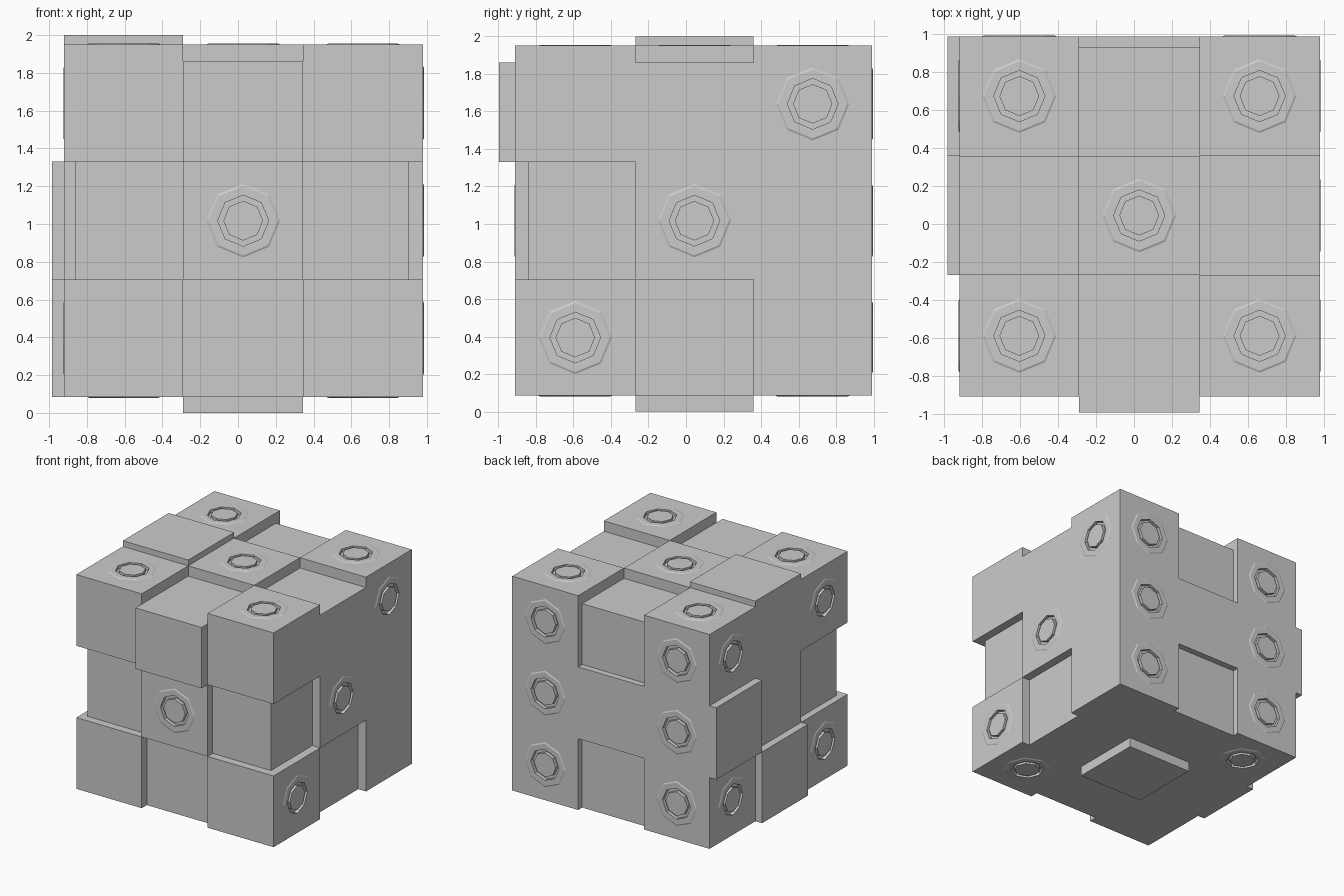
import bpy, bmesh
from math import sin, cos, pi
from mathutils import Vector

if "Cube" in bpy.data.objects:
    bpy.data.objects.remove(bpy.data.objects["Cube"])

# Cell boundaries of the 3 x 3 x 3 block on x, y, z
CELLS = [(-.92, -.29, .345, .98), (-.91, -.27, .36, .99), (.085, .705, 1.33, 1.95)]

# Interlocking tabs and slots: cell -> {axis: shifted outer face}
TABS = {
    (1, 0, 2): {1: -.995, 2: 1.86},
    (2, 1, 2): {2: 1.86},
    (0, 1, 2): {2: 2.0},
    (1, 2, 2): {1: .935, 2: 1.86},
    (1, 2, 0): {1: .935},
    (0, 2, 1): {0: -.985},
    (0, 1, 0): {0: -.985},
    (0, 0, 1): {0: -.86, 1: -.84},
    (2, 0, 1): {0: .905, 1: -.84},
    (1, 0, 0): {1: -.84},
    (2, 1, 0): {0: .905},
    (1, 1, 0): {2: 0.0},
}

# Pips: (axis, side) -> cells on that face, as indices on the two other axes in order
CORNERS = [(0, 0), (0, 2), (2, 0), (2, 2)]
PIPS = {
    (1, -1): [(1, 1)],
    (2, -1): [(2, 0), (0, 2)],
    (0, 1): [(0, 0), (1, 1), (2, 2)],
    (0, -1): CORNERS,
    (2, 1): CORNERS + [(1, 1)],
    (1, 1): CORNERS + [(0, 1), (2, 1)],
}
# Pip profile: radius, height above the face
PROFILE = [(.195, 0), (.184, .005), (.135, .005), (.135, -.025), (.105, -.025), (.105, .005)]

# All planes used on each axis
PLANES = [sorted(set(CELLS[a]) | {t[a] for t in TABS.values() if a in t}) for a in range(3)]


def solid(idx):
    """Is the grid box with these indices filled?"""
    if any(not 0 <= idx[a] < len(PLANES[a]) - 1 for a in range(3)):
        return False
    p = [(PLANES[a][idx[a]] + PLANES[a][idx[a] + 1]) / 2 for a in range(3)]
    cell = tuple((p[a] > CELLS[a][1]) + (p[a] > CELLS[a][2]) for a in range(3))
    tab = TABS.get(cell, {})
    for a in range(3):
        if cell[a] == 0 and p[a] < tab.get(a, CELLS[a][0]):
            return False
        if cell[a] == 2 and p[a] > tab.get(a, CELLS[a][3]):
            return False
    return True


def finish(bm, name):
    mesh = bpy.data.meshes.new(name)
    bm.to_mesh(mesh)
    bm.free()
    bpy.context.collection.objects.link(bpy.data.objects.new(name, mesh))


def mid(a, i):
    return (CELLS[a][i] + CELLS[a][i + 1]) / 2


def frame(axis, side):
    """Outward normal and two in-plane directions, u x v = n."""
    n, u = Vector((0, 0, 0)), Vector((0, 0, 0))
    n[axis] = side
    u[(axis + 1) % 3] = 1
    return n, u, n.cross(u)


def ring(c, axis, side, r, h):
    n, u, v = frame(axis, side)
    return [c + n * h + r * (u * cos(i * pi / 4) + v * sin(i * pi / 4)) for i in range(8)]


# Pip centres
centres = []
for (axis, side), cells in PIPS.items():
    others = [a for a in range(3) if a != axis]
    for ij in cells:
        c = Vector((0, 0, 0))
        c[axis] = CELLS[axis][3 if side > 0 else 0]
        for a, i in zip(others, ij):
            c[a] = mid(a, i)
        centres.append((axis, side, c))

# Block: outer skin of the filled boxes, with octagonal openings for the pips
bm = bmesh.new()
verts = {}


def vert(co):
    key = tuple(round(x, 4) for x in co)
    if key not in verts:
        verts[key] = bm.verts.new(co)
    return verts[key]


def skin(axis, side, idx):
    n, u, v = frame(axis, side)
    lo = Vector([PLANES[a][idx[a]] for a in range(3)])
    hi = Vector([PLANES[a][idx[a] + 1] for a in range(3)])
    plane = (hi if side > 0 else lo)[axis]
    lo[axis] = hi[axis] = plane
    m, d = (lo + hi) / 2, (hi - lo) / 2
    du, dv = u * abs(d.dot(u)), v * abs(d.dot(v))
    quad = [m + du - dv, m + du + dv, m - du + dv, m - du - dv]
    for ax, sd, c in centres:
        if (ax, sd) == (axis, side) and abs(c[axis] - plane) < 1e-4 and all(
                lo[a] < c[a] < hi[a] for a in range(3) if a != axis):
            o = ring(c, axis, side, *PROFILE[0])
            for k in range(4):
                pts = [quad[k], quad[(k + 1) % 4], o[(2 * k + 1) % 8], o[2 * k], o[2 * k - 1]]
                bm.faces.new([vert(p) for p in pts])
            return
    bm.faces.new([vert(p) for p in quad])


for i in range(len(PLANES[0]) - 1):
    for j in range(len(PLANES[1]) - 1):
        for k in range(len(PLANES[2]) - 1):
            if not solid((i, j, k)):
                continue
            for axis in range(3):
                for side in (-1, 1):
                    nb = [i, j, k]
                    nb[axis] += side
                    if not solid(nb):
                        skin(axis, side, (i, j, k))
finish(bm, "interlocking_block")

# Pips: slightly raised octagonal rims with a groove around the centre disc
bm = bmesh.new()
for axis, side, c in centres:
    rings = [[bm.verts.new(p) for p in ring(c, axis, side, r, h)] for r, h in PROFILE]
    for a, b in zip(rings, rings[1:]):
        for i in range(8):
            q = (i + 1) % 8
            bm.faces.new((a[i], a[q], b[q], b[i]))
    bm.faces.new(rings[-1])
finish(bm, "pips")
